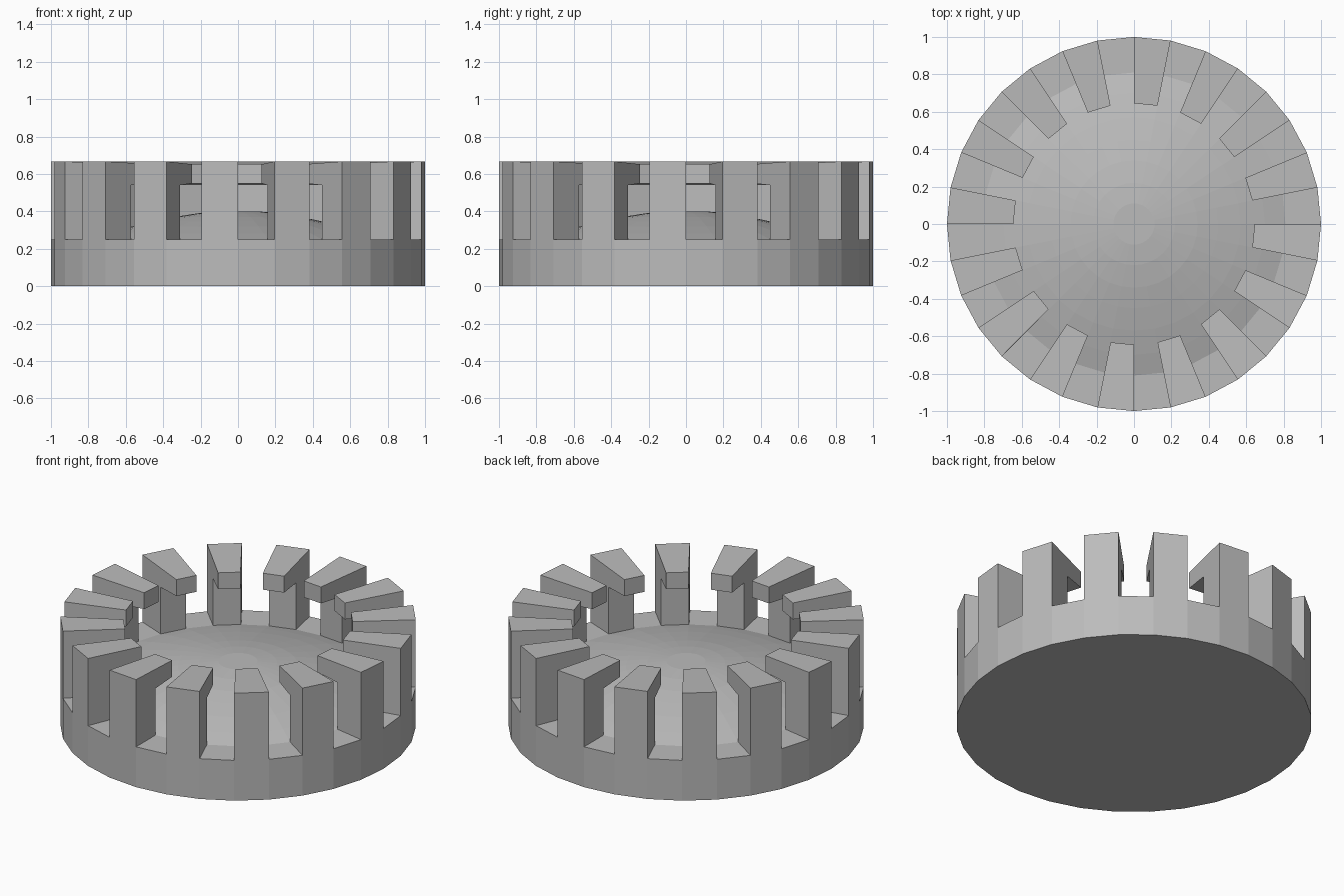
import bpy, bmesh, math

if "Cube" in bpy.data.objects:
    bpy.data.objects.remove(bpy.data.objects["Cube"])

SIDES = 32
STEP = 2 * math.pi / SIDES

grey = bpy.data.materials.new("plain_grey")
grey.diffuse_color = (0.5, 0.5, 0.5, 1)
grey.use_nodes = True
grey.node_tree.nodes["Principled BSDF"].inputs["Base Color"].default_value = grey.diffuse_color


def polar(r, i, z):
    return (r * math.cos(i * STEP), r * math.sin(i * STEP), z)


def finish(bm, name):
    bmesh.ops.recalc_face_normals(bm, faces=bm.faces)
    mesh = bpy.data.meshes.new(name)
    bm.to_mesh(mesh)
    bm.free()
    mesh.materials.append(grey)
    obj = bpy.data.objects.new(name, mesh)
    bpy.context.collection.objects.link(obj)
    return obj


# domed base: lathe profile from bottom edge to the flat centre of the dome
profile = [(1, 0), (1, 0.25), (0.81, 0.25), (0.70, 0.283), (0.57, 0.318),
           (0.45, 0.346), (0.34, 0.37), (0.22, 0.389), (0.11, 0.40)]
bm = bmesh.new()
rings = [[bm.verts.new(polar(r, i, z)) for i in range(SIDES)] for r, z in profile]
for a, b in zip(rings, rings[1:]):
    for i in range(SIDES):
        j = (i + 1) % SIDES
        bm.faces.new((a[i], a[j], b[j], b[i]))
bm.faces.new(rings[0])
bm.faces.new(rings[-1])
finish(bm, "domed_base")

# hooked prongs: one on every second side, radial section with inward lip
section = [(1, 0.25), (1, 0.667), (0.645, 0.652), (0.645, 0.55),
           (0.81, 0.54), (0.81, 0.25)]
bm = bmesh.new()
for k in range(1, SIDES, 2):
    left = [bm.verts.new(polar(r, k, z)) for r, z in section]
    right = [bm.verts.new(polar(r, k + 1, z)) for r, z in section]
    bm.faces.new(left)
    bm.faces.new(right)
    n = len(section)
    for i in range(n):
        j = (i + 1) % n
        bm.faces.new((left[i], left[j], right[j], right[i]))
finish(bm, "hooked_prongs")
